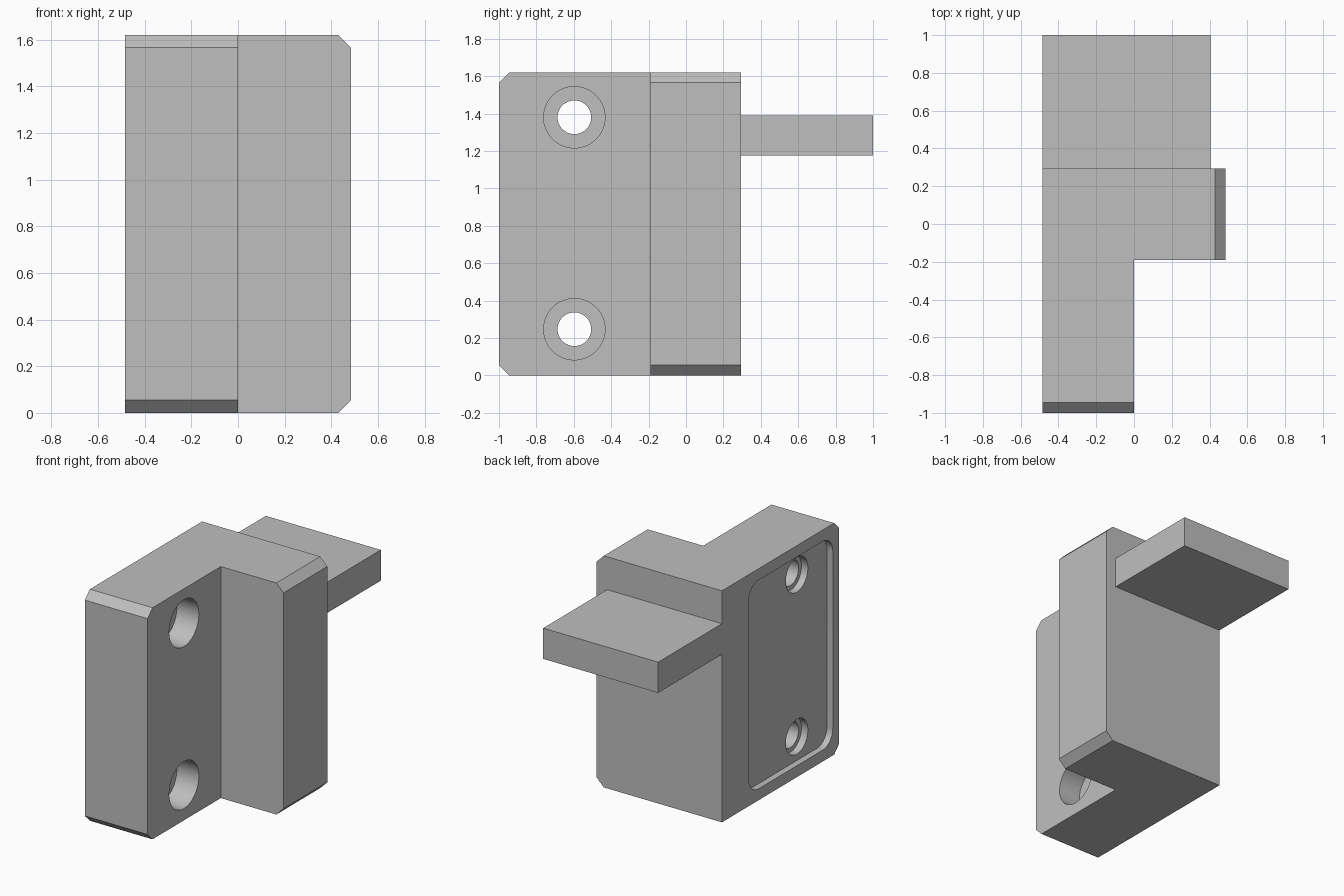
import bpy, bmesh
from math import pi, cos, sin, radians
from mathutils import Vector

if "Cube" in bpy.data.objects:
    bpy.data.objects.remove(bpy.data.objects["Cube"], do_unlink=True)

grey = bpy.data.materials.new("plain grey")
grey.use_nodes = True
colour = (0.52, 0.52, 0.52, 1)
grey.diffuse_color = colour
grey.node_tree.nodes["Principled BSDF"].inputs["Base Color"].default_value = colour

LEFT, RIGHT, BACK, FRONT, TOP = -0.485, 0.485, 0.295, -1.0, 1.62
STEP, CHAMFER = -0.19, 0.055


def prism(name, points, sweep, bevel_rule=None):
    """Extrude a closed outline along a vector, chamfering chosen edges."""
    bm = bmesh.new()
    face = bm.faces.new([bm.verts.new(p) for p in points])
    new = bmesh.ops.extrude_face_region(bm, geom=[face])["geom"]
    bmesh.ops.translate(bm, vec=Vector(sweep),
                        verts=[v for v in new if isinstance(v, bmesh.types.BMVert)])
    if bevel_rule:
        edges = [e for e in bm.edges if bevel_rule(*[v.co for v in e.verts])]
        bmesh.ops.bevel(bm, geom=edges, offset=CHAMFER, segments=1, affect='EDGES')
    bmesh.ops.recalc_face_normals(bm, faces=bm.faces)
    mesh = bpy.data.meshes.new(name)
    bm.to_mesh(mesh)
    bm.free()
    mesh.materials.append(grey)
    obj = bpy.data.objects.new(name, mesh)
    bpy.context.collection.objects.link(obj)
    return obj


def arc(x, y, z, r, start, end, steps):
    """Points of an arc in the plane facing x."""
    angles = [start + (end - start) * i / steps for i in range(steps + 1)]
    return [(x, y + r * cos(a), z + r * sin(a)) for a in angles]


def cut(target, cutter):
    """Subtract a cutter and discard it."""
    mod = target.modifiers.new(cutter.name, 'BOOLEAN')
    mod.operation, mod.solver, mod.object = 'DIFFERENCE', 'EXACT', cutter
    cutter.hide_render = True
    bpy.context.view_layer.objects.active = target
    bpy.ops.object.modifier_apply(modifier=mod.name)
    bpy.data.objects.remove(cutter, do_unlink=True)


def outer_edge(a, b):
    """Horizontal rims of the front end and of the side end."""
    return abs(a.z - b.z) < 0.001 and any(
        abs(a[i] - end) < 0.001 and abs(b[i] - end) < 0.001
        for i, end in ((0, RIGHT), (1, FRONT)))


# L-shaped bracket body
outline = [(LEFT, FRONT), (0, FRONT), (0, STEP), (RIGHT, STEP), (RIGHT, BACK), (LEFT, BACK)]
body = prism("bracket_body", [(x, y, 0) for x, y in outline], (0, 0, TOP), outer_edge)

# Shallow rounded pocket on the flat side
r = 0.11
pocket = []
for i, (y, z) in enumerate([(0.0 - r, 1.54 - r), (-0.93 + r, 1.54 - r),
                            (-0.93 + r, 0.08 + r), (0.0 - r, 0.08 + r)]):
    pocket += arc(LEFT - 0.1, y, z, r, i * pi / 2, (i + 1) * pi / 2, 10)
cut(body, prism("pocket_cutter", pocket, (0.145, 0, 0)))

# Stepped screw holes: clearance, wide counterbore, small inner counterbore
for z in (0.247, 1.38):
    for radius, start, length in ((0.09, -0.6, 0.8), (0.164, -0.17, 0.4), (0.122, -0.6, 0.21)):
        ring = arc(start, -0.597, z, radius, 0, 2 * pi, 64)[:-1]
        cut(body, prism("hole_cutter", ring, (length, 0, 0)))

# Flat arm reaching out of the back
arm = prism("rear_arm", [(LEFT, BACK, 1.175), (0.405, BACK, 1.175),
                         (0.405, BACK, 1.39), (LEFT, BACK, 1.39)], (0, 1 - BACK, 0))

# Smooth hole walls, sharp edges elsewhere
bpy.ops.object.select_all(action='DESELECT')
body.select_set(True)
bpy.context.view_layer.objects.active = body
bpy.ops.object.shade_smooth_by_angle(angle=radians(30))
